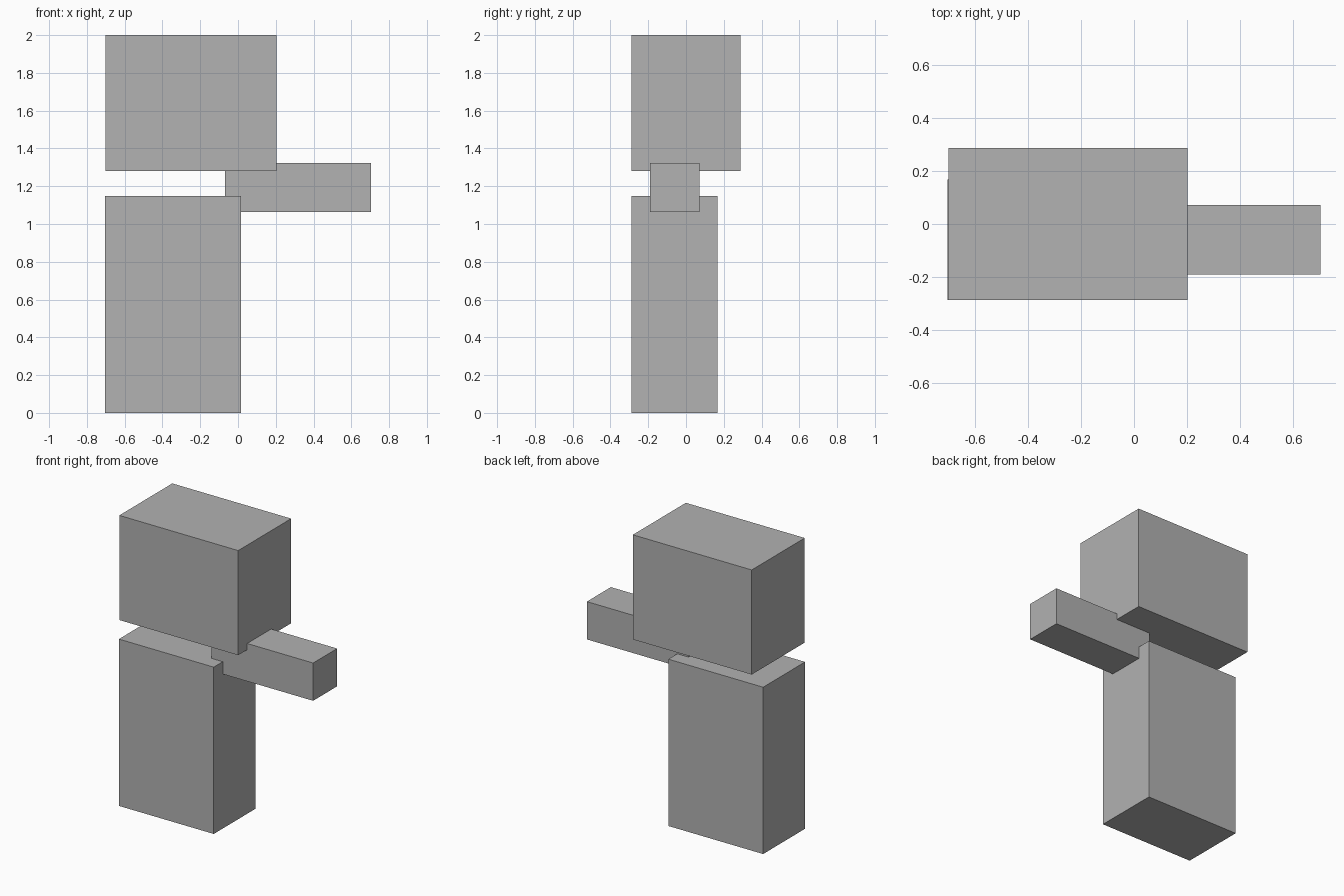
import bpy

if "Cube" in bpy.data.objects:
    bpy.data.objects.remove(bpy.data.objects["Cube"])

# Single plain grey for every block
grey = bpy.data.materials.new("plain grey")
grey.diffuse_color = (0.445, 0.445, 0.445, 1.0)
grey.use_nodes = True
grey.node_tree.nodes["Principled BSDF"].inputs["Base Color"].default_value = grey.diffuse_color


def block(name, low, high):
    """Box spanning two opposite corners."""
    centre = [(a + b) / 2 for a, b in zip(low, high)]
    size = [b - a for a, b in zip(low, high)]
    bpy.ops.mesh.primitive_cube_add(size=1, location=centre)
    obj = bpy.context.object
    obj.name = name
    obj.scale = size
    bpy.ops.object.transform_apply(location=False, rotation=False, scale=True)
    obj.data.materials.append(grey)


# Tall base block
block("lower_block", (-0.705, -0.288, 0.0), (0.017, 0.168, 1.148))
# Arm wedged between the two large blocks
block("side_arm", (-0.068, -0.19, 1.063), (0.705, 0.071, 1.323))
# Large block on top
block("upper_block", (-0.702, -0.288, 1.28), (0.203, 0.288, 2.0))
